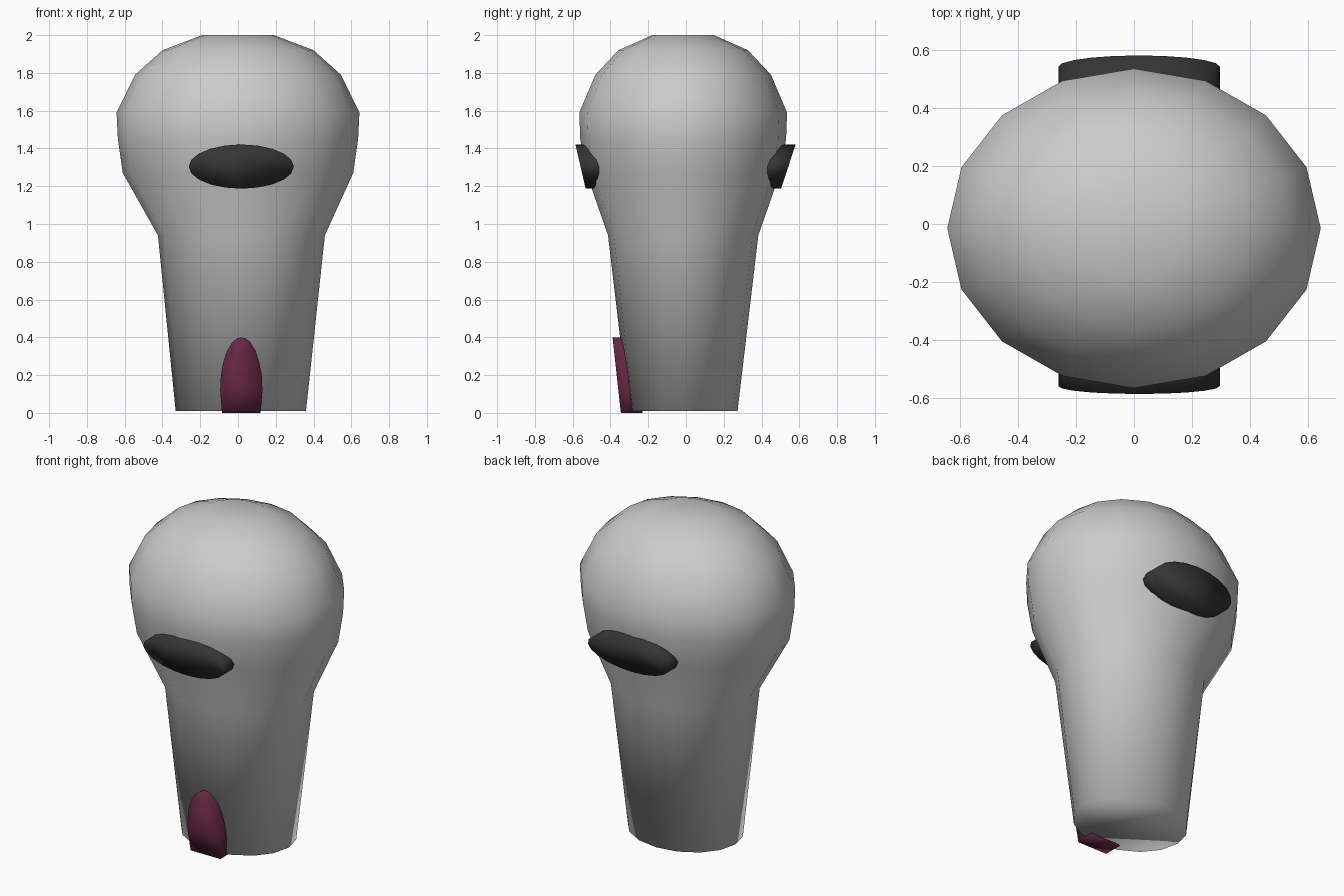
import bpy, bmesh
from math import sin, cos, pi

if "Cube" in bpy.data.objects:
    bpy.data.objects.remove(bpy.data.objects["Cube"])


def finish(bm, name, color=None):
    bmesh.ops.recalc_face_normals(bm, faces=bm.faces[:])
    mesh = bpy.data.meshes.new(name)
    bm.to_mesh(mesh)
    bm.free()
    for p in mesh.polygons:
        p.use_smooth = True
    ob = bpy.data.objects.new(name, mesh)
    bpy.context.collection.objects.link(ob)
    if color:
        mat = bpy.data.materials.new(name + "_colour")
        mat.diffuse_color = color
        mat.use_nodes = True
        mat.node_tree.nodes["Principled BSDF"].inputs["Base Color"].default_value = mat.diffuse_color
        mesh.materials.append(mat)
    return ob


def loft(rings, name, color=None):
    """Skin a stack of closed point rings and cap both ends."""
    bm = bmesh.new()
    loops = [[bm.verts.new(p) for p in r] for r in rings]
    n = len(loops[0])
    for a, b in zip(loops, loops[1:]):
        for i in range(n):
            j = (i + 1) % n
            bm.faces.new((a[i], a[j], b[j], b[i]))
    bm.faces.new(loops[0])
    bm.faces.new(loops[-1])
    return finish(bm, name, color)


# Body: 16-sided oval rings (z, centre x, half width, half depth)
profile = [
    (0.01, 0.015, 0.345, 0.288), (0.94, 0.018, 0.442, 0.398),
    (1.27, 0.0, 0.61, 0.513), (1.45, 0.0, 0.636, 0.545),
    (1.59, 0.0, 0.643, 0.55), (1.79, 0.0, 0.545, 0.465),
    (1.92, 0.0, 0.40, 0.343), (2.0, 0.0, 0.19, 0.163),
]
N = 16
angles = [2 * pi * i / N for i in range(N)]
loft([[(cx + rx * cos(a), -0.015 + ry * sin(a), z) for a in angles]
      for z, cx, rx, ry in profile], "tower_body")


# Slabs: an outline in x/z, pushed through the wall along y with leaning faces
def slab(outline, outer, inner, name, color):
    loft([[(x, f(z), z) for x, z in outline] for f in (outer, inner)], name, color)


# Windows, front and back
dark = (0.035, 0.035, 0.035, 1)
oval = [(0.0175 + 0.278 * cos(2 * pi * i / 20), 1.304 + 0.117 * sin(2 * pi * i / 20))
        for i in range(20)]
slab(oval, lambda z: -0.585 + (1.42 - z) * 0.23,
     lambda z: -0.435 + (1.42 - z) * 0.23, "front_window", dark)
slab(oval, lambda z: 0.58 - (1.42 - z) * 0.33,
     lambda z: 0.43 - (1.42 - z) * 0.33, "back_window", dark)

# Door: tall arch cut flat at the bottom
half = [(0.102, 0.005), (0.112, 0.12), (0.108, 0.20), (0.095, 0.27),
        (0.075, 0.33), (0.047, 0.375), (0.022, 0.395)]
arch = ([(0.0175 + x, z) for x, z in half] + [(0.0175, 0.40)]
        + [(0.0175 - x, z) for x, z in reversed(half)])
arch = [(x, 0.0 if z < 0.01 else z) for x, z in arch]
slab(arch, lambda z: -0.345 - z * 0.11, lambda z: -0.23 - z * 0.11,
     "door", (0.13, 0.02, 0.055, 1))
